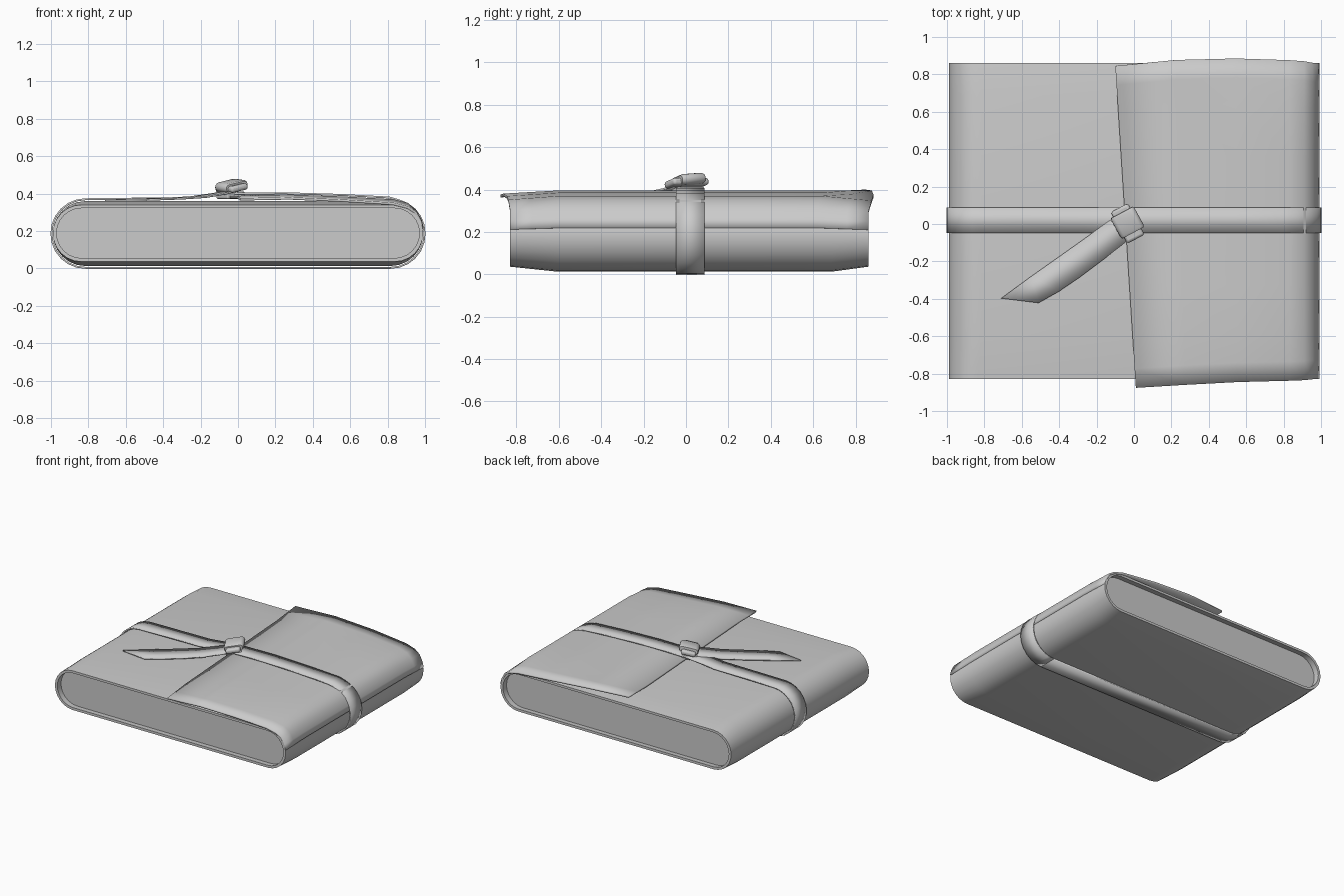
import bpy, bmesh, math
from mathutils import Vector, Euler

if "Cube" in bpy.data.objects:
    bpy.data.objects.remove(bpy.data.objects["Cube"])


def make(name, verts, faces, smooth=True, thick=0.0, offset=-1):
    me = bpy.data.meshes.new(name)
    me.from_pydata(verts, [], faces)
    bm = bmesh.new()
    bm.from_mesh(me)
    bmesh.ops.recalc_face_normals(bm, faces=bm.faces)
    bm.to_mesh(me)
    bm.free()
    ob = bpy.data.objects.new(name, me)
    bpy.context.collection.objects.link(ob)
    bpy.context.view_layer.objects.active = ob
    ob.select_set(True)
    if smooth:
        bpy.ops.object.shade_smooth_by_angle(angle=math.radians(35))
    if thick:
        m = ob.modifiers.new("thickness", 'SOLIDIFY')
        m.thickness = thick
        m.offset = offset
    ob.select_set(False)
    return ob


def stadium(hx, z0, z1, n=12):
    # rounded-end outline in x/z, counter-clockwise from bottom right
    r, c = (z1 - z0) / 2, (z0 + z1) / 2
    pts = []
    for side in (0, 1):
        for i in range(n + 1):
            a = -math.pi / 2 + math.pi * (i / n + side)
            s = -1 if side else 1
            pts.append((s * (hx - r) + r * math.cos(a), c + r * math.sin(a)))
    return pts


def loft(name, rings, closed=False, caps=False, **kw):
    n, k = len(rings[0]), len(rings)
    verts = [p for r in rings for p in r]
    faces = [(i * n + j, i * n + (j + 1) % n, (i + 1) % k * n + (j + 1) % n, (i + 1) % k * n + j)
             for i in range(k if closed else k - 1) for j in range(n)]
    if caps:
        faces += [tuple(range(n)), tuple(range((k - 1) * n, k * n))]
    return make(name, verts, faces, **kw)


def sheet(name, rows, **kw):
    n = len(rows[0])
    faces = [(i * n + j, i * n + j + 1, (i + 1) * n + j + 1, (i + 1) * n + j)
             for i in range(len(rows) - 1) for j in range(n - 1)]
    return make(name, [p for r in rows for p in r], faces, **kw)


def section(y, hx, z0, z1):
    return [(x, y, z) for x, z in stadium(hx, z0, z1)]


# leather cover: open sleeve, slightly pinched at both ends
loft("cover", [section(*s) for s in (
    (-0.83, 0.99, 0.036, 0.34), (-0.61, 0.99, 0.013, 0.36), (0.69, 0.99, 0.013, 0.36),
    (0.86, 0.99, 0.036, 0.34), (0.86, 0.97, 0.055, 0.322), (0.69, 0.97, 0.035, 0.34),
    (-0.61, 0.97, 0.035, 0.34), (-0.83, 0.97, 0.055, 0.322))], closed=True)

# page block, recessed inside the sleeve
loft("pages", [section(y, 0.972, 0.05, 0.327) for y in (-0.785, 0.815)], caps=True)

# flap: profile (x, z, front y, back y), free edge slanted and curled
profile = [(0.992, 0.22, -0.83, 0.86), (0.982, 0.26, -0.83, 0.86), (0.955, 0.31, -0.83, 0.862),
           (0.91, 0.35, -0.835, 0.87), (0.83, 0.37, -0.838, 0.876), (0.55, 0.385, -0.845, 0.885),
           (0.25, 0.395, -0.86, 0.877), (-0.045, 0.388, -0.876, 0.845)]
rows = []
for x, z, y0, y1 in profile:
    free = max(0, (0.83 - x) / 0.875)
    row = []
    for t in (0, 0.06, 0.14, 0.3, 0.5, 0.7, 0.86, 0.94, 1):
        edge = max(0, abs(t - 0.5) - 0.36) / 0.14
        dz = edge * ((-0.022 + 0.034 * free) if t > 0.5 else (-0.018 + 0.006 * free))
        slant = 0.055 * (1 - 2 * t) * free ** 2
        row.append((x + slant, y0 + (y1 - y0) * t, z + dz * (1 if z > 0.32 else 0.4)))
    rows.append(row)
sheet("flap", rows, thick=0.013)

# strap around the whole book, rising over the flap edge
path = stadium(0.998, 0.003, 0.37)
top = [(0.81, 0.379), (0.55, 0.393), (0.25, 0.402), (0.0, 0.4), (-0.1, 0.396), (-0.3, 0.376)]
path[12:13] = top
strap = [[(x, -0.047, z), (x, 0.088, z)] for x, z in path + path[:1]]
sheet("strap", strap, thick=0.01, offset=0)

# loose strap tail with an angled tip
tail = [((-0.06, 0.06, 0.412), (0.0, -0.06, 0.416)), ((-0.14, 0.012, 0.397), (-0.06, -0.11, 0.401)),
        ((-0.26, -0.075, 0.38), (-0.17, -0.195, 0.382)), ((-0.38, -0.16, 0.374), (-0.29, -0.285, 0.374)),
        ((-0.55, -0.28, 0.368), (-0.40, -0.36, 0.37)), ((-0.71, -0.397, 0.363), (-0.51, -0.422, 0.366))]
sheet("strap_tail", tail, thick=0.01, offset=0)


def block(name, loc, size, rot, bevel):
    bpy.ops.mesh.primitive_cube_add(size=1, location=loc, rotation=[math.radians(a) for a in rot])
    ob = bpy.context.object
    ob.name = name
    ob.scale = size
    bpy.ops.object.transform_apply(location=False, rotation=False, scale=True)
    m = ob.modifiers.new("round", 'BEVEL')
    m.width, m.segments = bevel, 3
    bpy.ops.object.shade_smooth_by_angle(angle=math.radians(35))
    ob.select_set(False)


# knot: strap core, foot and wrapped loop
block("knot_foot", (-0.04, 0.01, 0.392), (0.11, 0.12, 0.04), (0, 0, 30), 0.008)
block("knot_core", (-0.034, 0.003, 0.43), (0.105, 0.19, 0.035), (0, -12, 28), 0.014)
rot = Euler((math.radians(4), math.radians(-12), math.radians(28)))
loop = []
for w in (-0.062, -0.05, 0.05, 0.062):
    inset = 0.006 if abs(w) > 0.055 else 0
    pts = stadium(0.072 - inset, -0.026 + inset, 0.026 - inset, 6)
    loop.append([tuple(Vector((-0.035, 0.008, 0.441)) + rot.to_matrix() @ Vector((x, w, z))) for x, z in pts])
loft("knot_loop", loop, caps=True)
